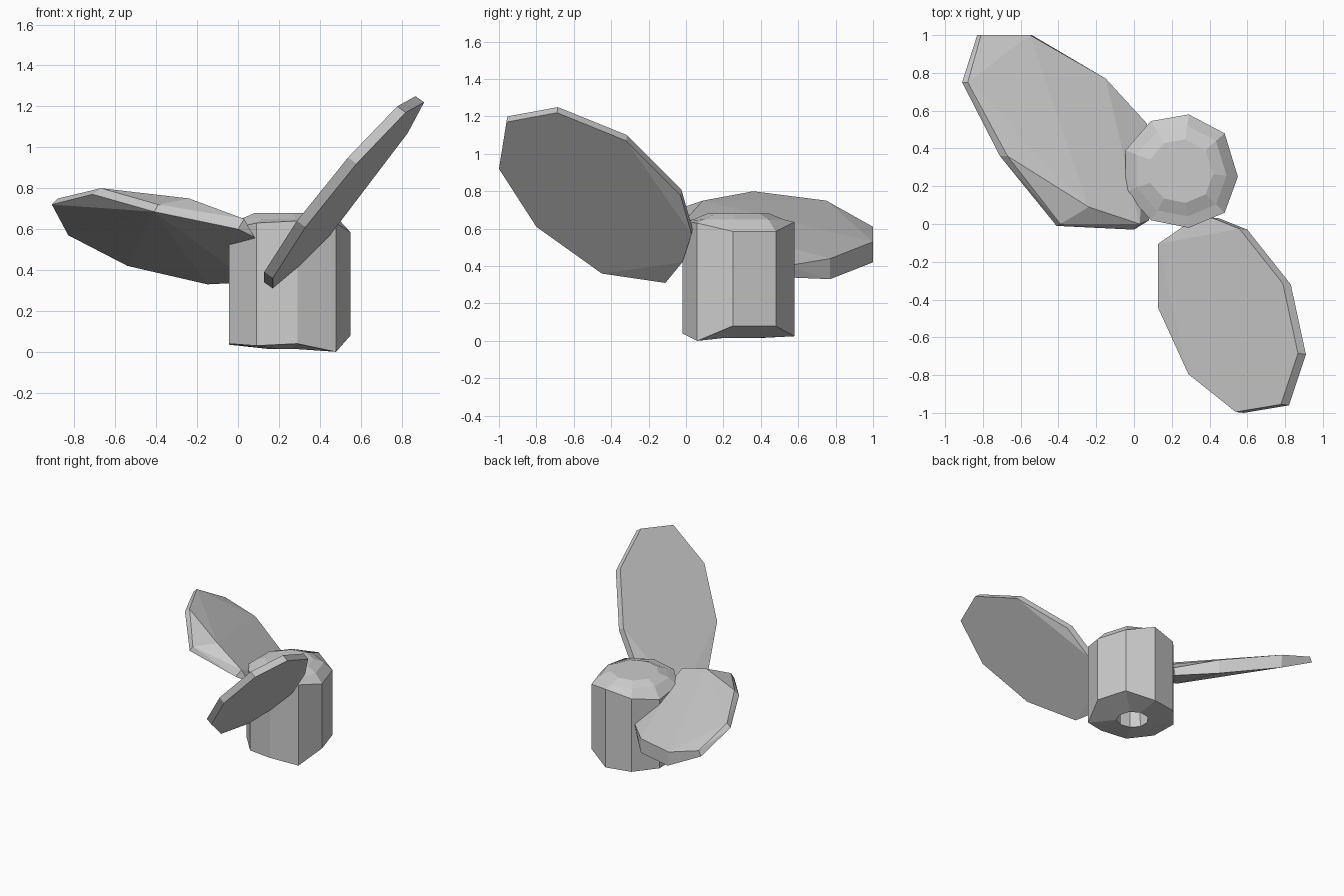
import bpy, bmesh
from mathutils import Vector

if "Cube" in bpy.data.objects:
    bpy.data.objects.remove(bpy.data.objects["Cube"])


def finish(name, bm):
    bmesh.ops.recalc_face_normals(bm, faces=bm.faces[:])
    mesh = bpy.data.meshes.new(name)
    bm.to_mesh(mesh)
    bm.free()
    obj = bpy.data.objects.new(name, mesh)
    bpy.context.collection.objects.link(obj)
    return obj


def hull(name, points):
    bm = bmesh.new()
    for p in points:
        bm.verts.new(p)
    bmesh.ops.convex_hull(bm, input=bm.verts[:])
    loose = [v for v in bm.verts if not v.link_faces]
    bmesh.ops.delete(bm, geom=loose, context='VERTS')
    bmesh.ops.dissolve_limit(bm, angle_limit=0.06, verts=bm.verts[:], edges=bm.edges[:])
    return finish(name, bm)


# Hub: nine-sided block with uneven rims; x, y, top z, bottom z
outline = [(0.09, 0.02, .63, .03), (0.29, -0.02, .64, .04), (0.48, 0.06, .63, .00),
           (0.55, 0.25, .585, .08), (0.48, 0.48, .585, .08), (0.29, 0.58, .635, .025),
           (0.09, 0.545, .60, .03), (-0.045, 0.39, .57, .035), (-0.045, 0.17, .60, .04)]
cx, cy = 0.25, 0.28


def scaled(s, z):
    return [(cx + (x - cx) * s, cy + (y - cy) * s, z) for x, y, _, _ in outline]


# Profile runs from the bore roof, down the bore, up the side, over the crown
rings = [scaled(.33, .30), scaled(.37, .015),
         [(x, y, b) for x, y, t, b in outline],
         [(x, y, t) for x, y, t, b in outline],
         scaled(.80, .65), scaled(.56, .68)]
bm = bmesh.new()
loops = [[bm.verts.new(p) for p in ring] for ring in rings]
for a, b in zip(loops, loops[1:]):
    for i in range(len(a)):
        j = (i + 1) % len(a)
        bm.faces.new((a[i], a[j], b[j], b[i]))
bm.faces.new(loops[0])
bm.faces.new(loops[-1])
finish("hub", bm)

# Front blade: steep oval slab, lower outline offset to make the upper face
lower = [(.58, -1, .92), (.82, -.96, 1.17), (.91, -.69, 1.22), (.83, -.32, 1.07),
         (.60, -.03, .78), (.45, .03, .57), (.30, -.02, .42), (.17, -.11, .31),
         (.17, -.45, .36), (.33, -.80, .61)]
shift = Vector((-.042, .005, .03))
hull("front_blade", [Vector(p) for p in lower] + [Vector(p) + shift for p in lower])

# Back blade: twisted slab with chamfered leading edge
under = [(-.91, .75, .72), (-.71, .36, .77), (-.41, -.01, .685), (0, -.03, .60),
         (.08, .02, .56), (-.83, 1, .57), (-.54, 1, .42), (-.15, .77, .33), (.06, .53, .34)]
upper = [(-.88, .75, .75), (-.67, .36, .80), (-.39, 0, .72), (-.24, .09, .75),
         (.03, .0, .65), (-.81, 1, .61), (-.55, 1, .53), (-.15, .77, .44), (.07, .53, .40)]
hull("back_blade", under + upper)
